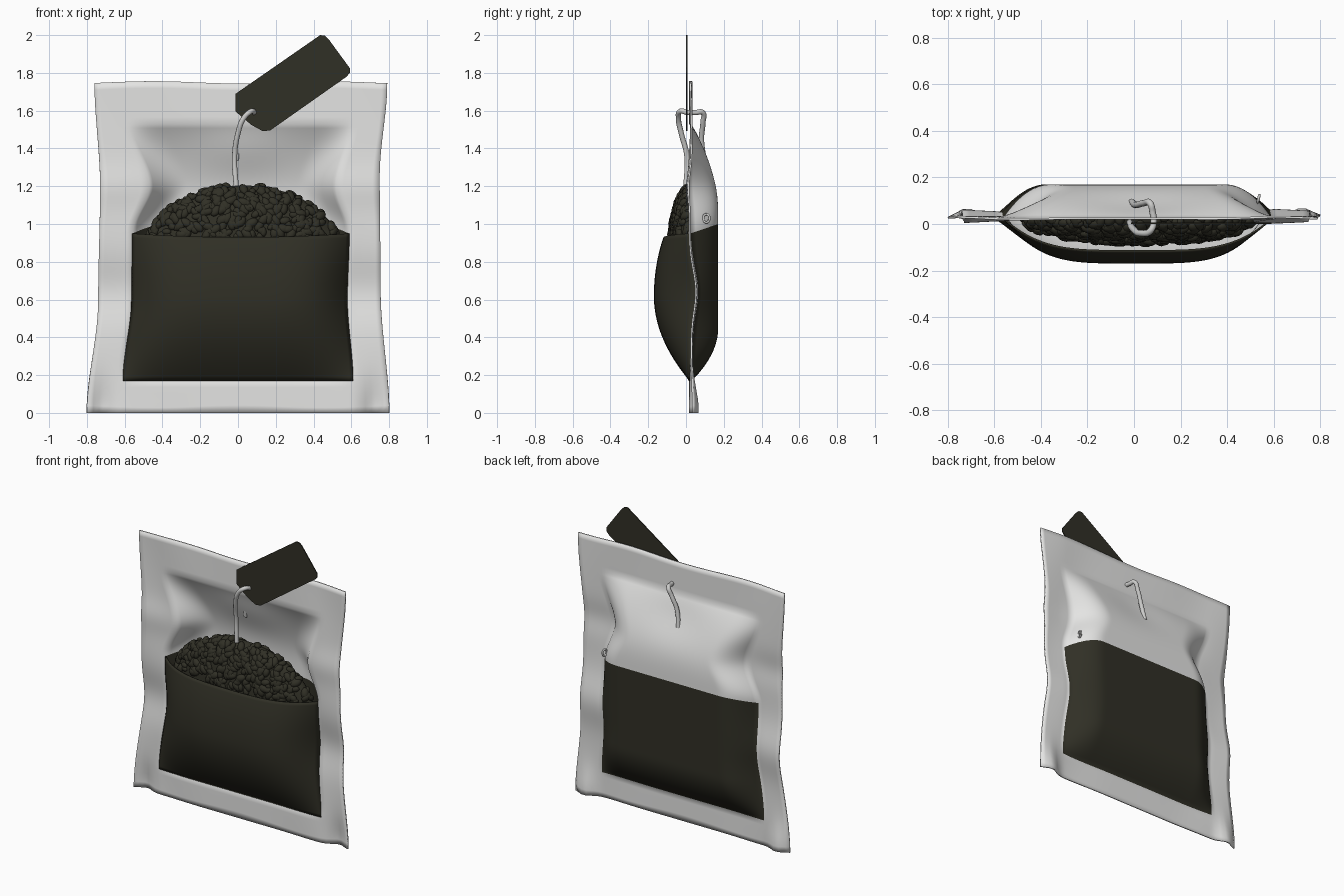
import bpy, bmesh, math, random
from mathutils import Vector, Matrix

if "Cube" in bpy.data.objects:
    bpy.data.objects.remove(bpy.data.objects["Cube"])
random.seed(4)

def material(name, rgb):
    m = bpy.data.materials.new(name)
    m.diffuse_color = (*rgb, 1)
    m.use_nodes = True
    m.node_tree.nodes["Principled BSDF"].inputs["Base Color"].default_value = m.diffuse_color
    return m

WHITE = material("pale film", (0.78, 0.78, 0.77))
DARK = material("dark olive", (0.03, 0.029, 0.019))
CORD = material("grey cord", (0.6, 0.6, 0.59))

def gauss(v, c, w):
    return math.exp(-((v - c) / w) ** 2)

def lerp_points(pts, z):
    # smooth interpolation through (z, value) pairs
    for (z0, a), (z1, b) in zip(pts, pts[1:]):
        if z <= z1:
            t = max(0, (z - z0) / (z1 - z0))
            return a + (b - a) * t * t * (3 - 2 * t)
    return pts[-1][1]

def make_object(name, bm, mats, smooth=True):
    me = bpy.data.meshes.new(name)
    bm.to_mesh(me)
    bm.free()
    ob = bpy.data.objects.new(name, me)
    bpy.context.collection.objects.link(ob)
    for m in mats:
        me.materials.append(m)
    for p in me.polygons:
        p.use_smooth = smooth
    return ob

def grid_mesh(rows, face_mat):
    bm = bmesh.new()
    vs = [[bm.verts.new(p) for p in r] for r in rows]
    for j in range(len(vs) - 1):
        for i in range(len(vs[0]) - 1):
            f = bm.faces.new((vs[j][i], vs[j][i+1], vs[j+1][i+1], vs[j+1][i]))
            f.material_index = face_mat(i, j)
    return bm

def solidify(ob, thick, offset, inner=0):
    m = ob.modifiers.new("thickness", 'SOLIDIFY')
    m.thickness, m.offset, m.material_offset = thick, offset, inner

# Outline of the sheet and of the filled area, as functions of height
OUT_L = [(0, -.80), (.6, -.74), (1.2, -.73), (1.75, -.76)]
OUT_R = [(0, .80), (.65, .755), (1.25, .75), (1.75, .79)]
IN_L = [(.17, -.61), (.6, -.565), (.95, -.56), (1.2, -.47), (1.53, -.58)]
IN_R = [(.17, .61), (.6, .58), (.95, .59), (1.2, .52), (1.53, .61)]

def base_y(x, z):
    # gentle crumple of the flat film
    edge = min(1, abs(x) / .6) ** 2
    y = .024 + edge * (.032 * gauss(z, .65, .16) - .012 * gauss(z, 1.2, .1))
    y += .04 * gauss(abs(x), .72, .06) * gauss(z, 0, .16)
    return y + .006 * math.sin(9 * x + 5 * z) * edge

def ramp(d, w, p=2.0):
    return 1 - (1 - min(1, max(0, d / w))) ** p

def back_bulge(x, z, l, r):
    b = ramp(z - .17, .28) * ramp(1.53 - z, .55, 2.4)
    b *= ramp(min(x - l, r - x), .2)
    return b * (1 - .3 * gauss(x, .02, .25) * gauss(z, 1.45, .16))

def spread(marks):
    out = [marks[0][0]]
    for (a, n), (b, _) in zip(marks, marks[1:]):
        out += [a + (b - a) * k / n for k in range(1, n + 1)]
    return out

# Backing film: flat border with a rounded back pouch, dark on its lower part
heights = spread([(0, 5), (.17, 34), (.95, 28), (1.53, 6), (1.75, 0)])
RIM, MID = 6, 60
rows = []
for z in heights:
    ol, orr, l, r = (lerp_points(p, z) for p in (OUT_L, OUT_R, IN_L, IN_R))
    xs = spread([(ol, RIM), (l, MID), (r, RIM), (orr, 0)])
    row = []
    for x in xs:
        b = back_bulge(x, z, l, r)
        zz = z + .05 * b * gauss(z, .95, .25)
        if z > 1.6 or z < .1:
            zz += .006 * math.cos(7 * x) * (1 if z < .1 else -1) * (0 if z == 0 else 1)
        y0 = base_y(x, z)
        row.append((x, y0 + b * (.166 - y0), zz))
    rows.append(row)

def film_mat(i, j):
    inside = RIM <= i < RIM + MID
    return 1 if inside and 5 <= j < 39 else 0

film = make_object("backing_film", grid_mesh(rows, film_mat), [WHITE, DARK])
solidify(film, .009, 0)

# Front pocket: dark outside, pale lining, open at the top
rows = []
for j in range(37):
    z = .17 + .78 * j / 36
    l, r = lerp_points(IN_L, z), lerp_points(IN_R, z)
    f = 1 - (1 - (z - .17) / .45) ** 2 if z < .62 else 1 - .27 * ((z - .62) / .33) ** 2
    row = []
    for i in range(61):
        u = -1 + i / 30
        x = l + (r - l) * i / 60
        side = 1 - abs(u) ** 4
        y = base_y(x, z) - .006
        sag = .02 * (1 - u * u) * (j / 36) ** 4
        row.append((x, y - f * side * (.17 + y), z - sag))
    rows.append(row)
pocket = make_object("front_pocket", grid_mesh(rows, lambda i, j: 0), [DARK, WHITE])
solidify(pocket, .008, -1, 1)

# Heap of beans: a rounded core covered with small ellipsoids
C, S = Vector((.025, .03, .85)), Vector((.52, .115, .355))
bm = bmesh.new()
core = Matrix.Translation(C) @ Matrix.Diagonal((*S, 1))
bmesh.ops.create_uvsphere(bm, u_segments=40, v_segments=20, radius=1, matrix=core)
make_object("bean_heap_core", bm, [DARK])

bm = bmesh.new()
for k in range(420):
    a = random.uniform(0, 2 * math.pi)
    h = random.uniform(.22, 1)
    c = math.sqrt(1 - h * h)
    # spread evenly over the wide, thin heap
    n = Vector((math.cos(a) * c, math.sin(a) * c, h))
    if k % 5:
        x = random.uniform(-.95, .95)
        zt = random.uniform(.2, 1)
        if x * x + zt * zt > 1:
            continue
        n = Vector((x, -math.sqrt(1 - x * x - zt * zt), zt))
    p = Vector((C[i] + S[i] * n[i] for i in range(3)))
    out = Vector((n[i] / S[i] for i in range(3))).normalized()
    s = random.uniform(.8, 1.25)
    m = (Matrix.Translation(p) @ out.to_track_quat('Z', 'Y').to_matrix().to_4x4()
         @ Matrix.Rotation(random.uniform(0, 6.28), 4, 'Z')
         @ Matrix.Rotation(random.uniform(-.4, .4), 4, 'X')
         @ Matrix.Diagonal((.03 * s, .02 * s, .016 * s, 1)))
    bmesh.ops.create_icosphere(bm, subdivisions=2, radius=1, matrix=m)
make_object("beans", bm, [DARK])

# Tag: thin card with clipped corners
outline = [(-.012, 1.69), (-.012, 1.595), (.07, 1.525), (.13, 1.492), (.17, 1.495),
           (.575, 1.78), (.592, 1.80), (.592, 1.825), (.48, 1.978), (.46, 1.997), (.435, 2.0)]
bm = bmesh.new()
face = bm.faces.new([bm.verts.new((x, .0, z)) for x, z in outline])
ext = bmesh.ops.extrude_face_region(bm, geom=[face])
bmesh.ops.translate(bm, vec=(0, .007, 0), verts=[v for v in ext["geom"] if isinstance(v, bmesh.types.BMVert)])
bmesh.ops.recalc_face_normals(bm, faces=bm.faces)
make_object("tag", bm, [DARK], smooth=False)

# Cord and small back loop: round tubes along smooth paths
def tube(name, pts, radius, closed=False):
    cu = bpy.data.curves.new(name, 'CURVE')
    cu.dimensions = '3D'
    cu.bevel_depth, cu.bevel_resolution, cu.resolution_u = radius, 3, 8
    cu.use_fill_caps = True
    sp = cu.splines.new('BEZIER')
    sp.bezier_points.add(len(pts) - 1)
    for b, p in zip(sp.bezier_points, pts):
        b.co = p
        b.handle_left_type = b.handle_right_type = 'AUTO'
    sp.use_cyclic_u = closed
    cu.materials.append(CORD)
    ob = bpy.data.objects.new(name, cu)
    bpy.context.collection.objects.link(ob)

tube("tag_cord", [(-.01, .0, 1.2), (-.018, .005, 1.36), (.0, -.025, 1.48), (.03, -.04, 1.56),
                  (.07, -.03, 1.597), (.085, .01, 1.59), (.08, .05, 1.59), (.07, .088, 1.59),
                  (.045, .09, 1.54), (.01, .082, 1.45), (-.01, .095, 1.34)], .014)
tube("back_loop", [(.535 + .004 * math.cos(t), .108 + .016 * math.cos(t), 1.03 + .022 * math.sin(t))
                   for t in (k * math.pi / 3 for k in range(6))], .006, True)
